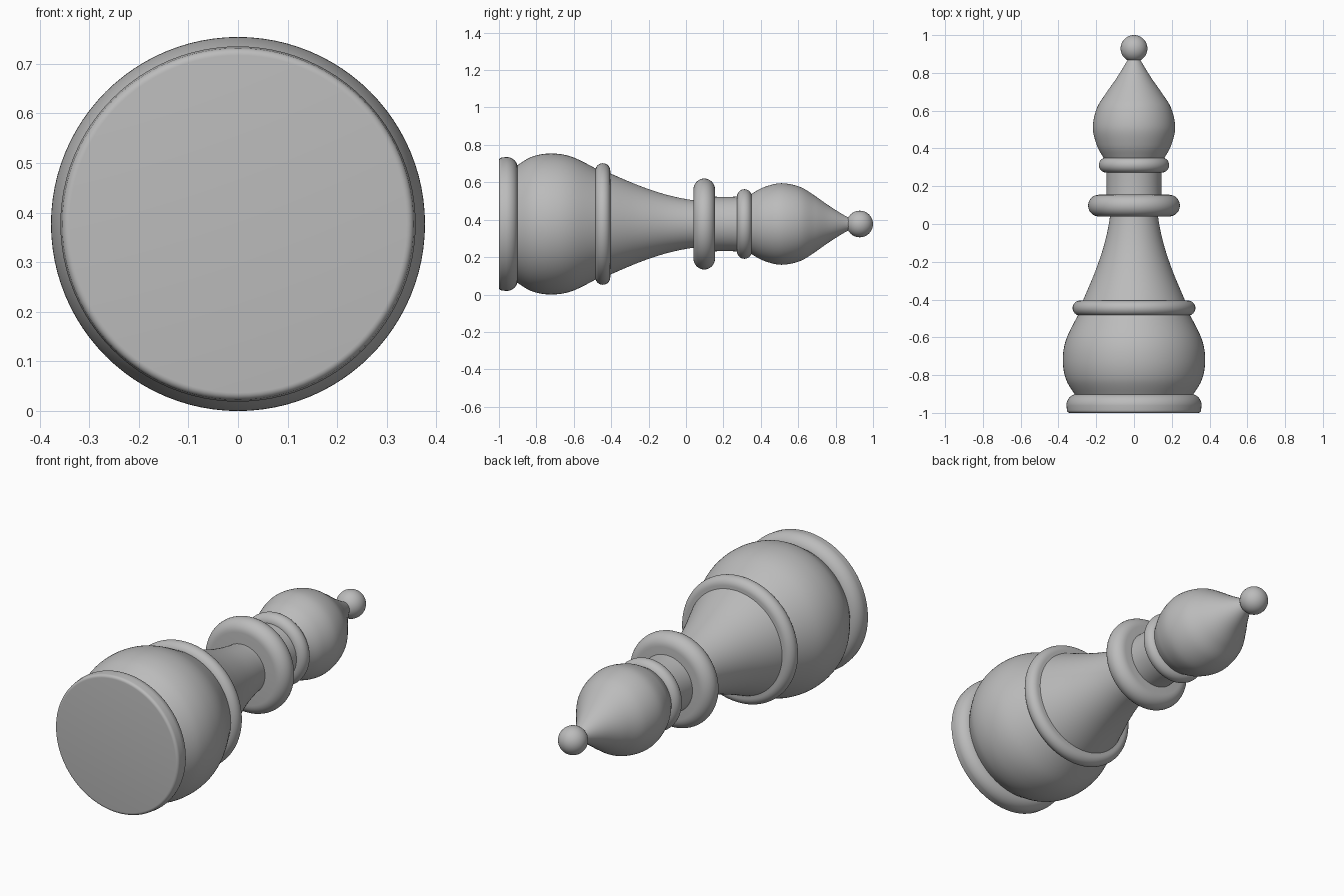
import bpy, math
from mathutils import Vector

cube = bpy.data.objects.get("Cube")
if cube:
    bpy.data.objects.remove(cube)

AXIS_Z = 0.377
SEGMENTS = 96

grey = bpy.data.materials.new("plain grey")
grey.use_nodes = True
colour = (0.5, 0.5, 0.5, 1)
grey.diffuse_color = colour
grey.node_tree.nodes["Principled BSDF"].inputs["Base Color"].default_value = colour


def curve(points, steps=8):
    """Smooth line through (y, radius) points."""
    p = [Vector(q) for q in points]
    p = [2 * p[0] - p[1]] + p + [2 * p[-1] - p[-2]]
    out = []
    for a, b, c, d in zip(p, p[1:], p[2:], p[3:]):
        for i in range(steps):
            t = i / steps
            out.append(0.5 * (2 * b + (c - a) * t + (2 * a - 5 * b + 4 * c - d) * t * t
                              + (3 * b - a - 3 * c + d) * t ** 3))
    return [tuple(v) for v in out] + [tuple(points[-1])]


def arc(y, r, ry, rr, start, end, steps=16):
    """Elliptical arc, from the front (180 degrees) over the rim to the back (0)."""
    angles = [math.radians(start + (end - start) * i / steps) for i in range(steps + 1)]
    return [(y + ry * math.cos(a), r + rr * math.sin(a)) for a in angles]


def lathe(name, profile):
    """Spin a (y, radius) profile about the long axis and cap both ends."""
    verts, faces = [], []
    for y, r in profile:
        for k in range(SEGMENTS):
            a = math.tau * k / SEGMENTS
            verts.append((r * math.sin(a), y, AXIS_Z + r * math.cos(a)))
    for i in range(len(profile) - 1):
        for k in range(SEGMENTS):
            n = (k + 1) % SEGMENTS
            lo, hi = i * SEGMENTS, (i + 1) * SEGMENTS
            faces.append((lo + k, hi + k, hi + n, lo + n))
    last = (len(profile) - 1) * SEGMENTS
    faces.append(tuple(range(SEGMENTS)))
    faces.append(tuple(last + k for k in reversed(range(SEGMENTS))))
    mesh = bpy.data.meshes.new(name)
    mesh.from_pydata(verts, [], faces)
    finish(name, bpy.data.objects.new(name, mesh))


def finish(name, obj):
    if not obj.users_collection:
        bpy.context.collection.objects.link(obj)
    obj.name = name
    obj.data.materials.append(grey)
    bpy.ops.object.select_all(action="DESELECT")
    obj.select_set(True)
    bpy.context.view_layer.objects.active = obj
    bpy.ops.object.shade_smooth_by_angle(angle=math.radians(35))


def ring(name, front, back, radius):
    """Collar with a fully rounded rim."""
    half = (back - front) / 2
    lathe(name, arc((front + back) / 2, radius - half, half, half, 180, 0))


# Base: flat foot, rounded over at the back
lathe("base_disc", arc(-0.985, 0.34, 0.015, 0.015, 180, 90, 6)
      + arc(-0.96, 0.3, 0.06, 0.058, 90, 0))
lathe("base_bulge", curve([(-0.92, 0.295), (-0.9, 0.315), (-0.82, 0.361), (-0.72, 0.377),
                           (-0.61, 0.359), (-0.48, 0.295), (-0.44, 0.27)]))
ring("base_ring", -0.485, -0.405, 0.325)

# Tapering stem, collars and neck
lathe("stem", curve([(-0.43, 0.279), (-0.4, 0.268), (-0.25, 0.205), (-0.11, 0.158),
                     (0.02, 0.13), (0.1, 0.125)]))
ring("collar", 0.04, 0.155, 0.243)
lathe("neck", curve([(0.1, 0.148), (0.2, 0.145), (0.3, 0.147)]))
ring("head_ring", 0.272, 0.352, 0.186)

# Teardrop head with ball finial
lathe("head", curve([(0.32, 0.14), (0.36, 0.167), (0.42, 0.198), (0.51, 0.218),
                     (0.61, 0.198), (0.69, 0.15), (0.77, 0.094), (0.86, 0.039),
                     (0.9, 0.025)]))
bpy.ops.mesh.primitive_uv_sphere_add(segments=48, ring_count=32, radius=0.071,
                                     location=(0, 0.929, AXIS_Z),
                                     rotation=(math.pi / 2, 0, 0))
finish("finial_ball", bpy.context.object)
